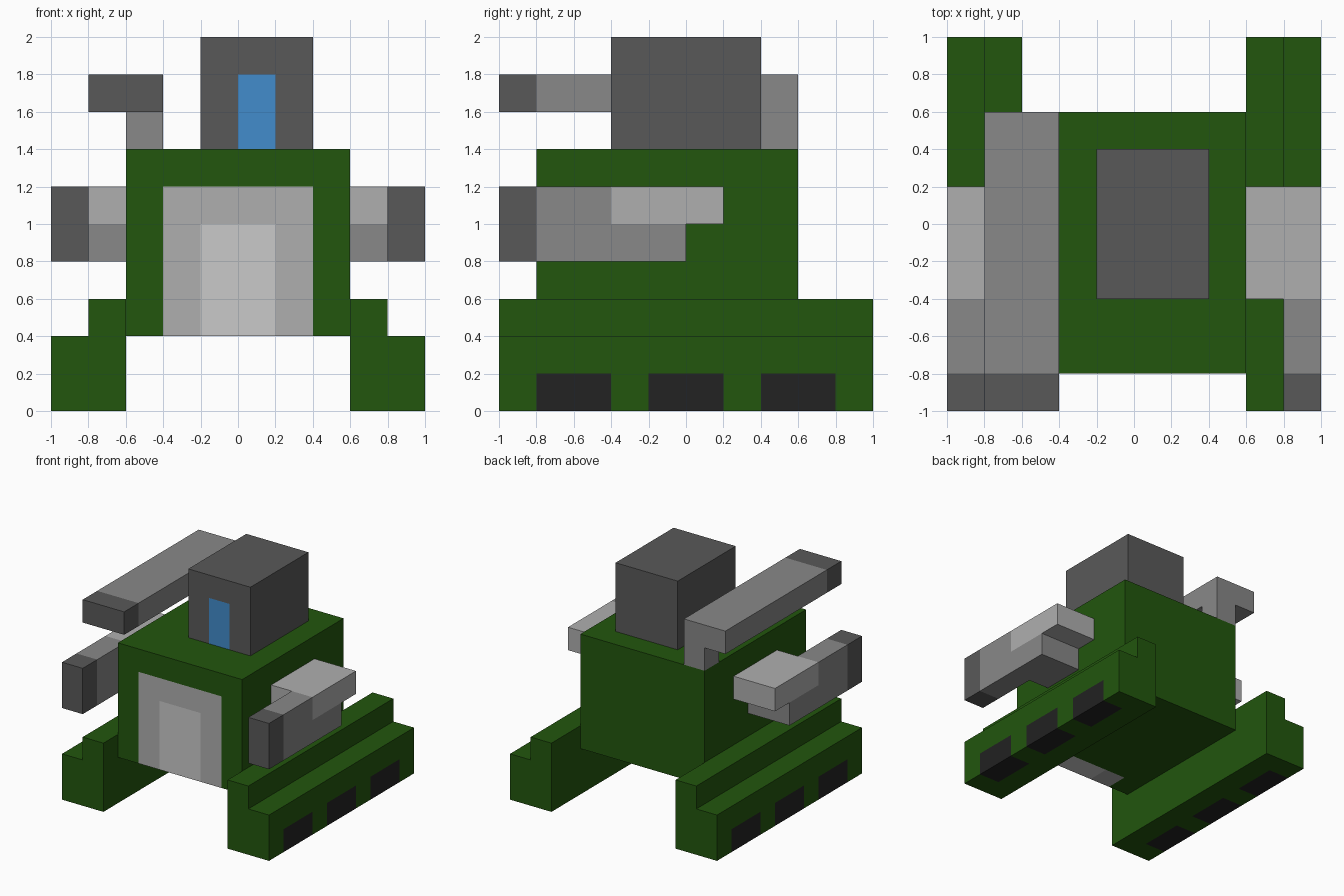
import bpy, bmesh
from mathutils import Vector

if "Cube" in bpy.data.objects:
    bpy.data.objects.remove(bpy.data.objects["Cube"])


def linear(c):
    c /= 255
    return c / 12.92 if c <= 0.04045 else ((c + 0.055) / 1.055) ** 2.4


def material(name, r, g, b):
    m = bpy.data.materials.new(name)
    m.diffuse_color = (linear(r), linear(g), linear(b), 1)
    m.use_nodes = True
    m.node_tree.nodes["Principled BSDF"].inputs["Base Color"].default_value = m.diffuse_color
    return m


GREEN = material("army green", 34, 86, 13)
DARK = material("dark grey", 89, 89, 89)
MID = material("mid grey", 136, 136, 136)
LIGHT = material("light grey", 175, 175, 175)
PALE = material("pale grey", 202, 202, 202)
BLUE = material("window blue", 66, 140, 204)
BLACK = material("wheel black", 34, 34, 34)


def box(lo, hi):
    bm = bmesh.new()
    bmesh.ops.create_cube(bm, size=1)
    lo, hi = Vector(lo), Vector(hi)
    for v in bm.verts:
        v.co = Vector([lo[i] if v.co[i] < 0 else hi[i] for i in range(3)])
    return bm


def cut(bm, axis, *positions):
    """Slice the mesh with planes across one axis, keeping both sides."""
    normal = Vector([float(i == axis) for i in range(3)])
    for p in positions:
        bmesh.ops.bisect_plane(bm, geom=bm.verts[:] + bm.edges[:] + bm.faces[:],
                               dist=1e-5, plane_co=normal * p, plane_no=normal)


def extrude(bm, rule, move):
    """Extrude the faces whose centre passes the rule."""
    faces = [f for f in bm.faces if rule(*f.calc_center_median())]
    res = bmesh.ops.extrude_face_region(bm, geom=faces)["geom"]
    bmesh.ops.translate(bm, vec=Vector(move),
                        verts=[g for g in res if isinstance(g, bmesh.types.BMVert)])
    old = [f for f in faces if f.is_valid]
    if old:
        bmesh.ops.delete(bm, geom=old, context='FACES')


def finish(name, bm, mats, rule=None, mirror=False):
    """Colour faces by rule on their centre and make the object."""
    bmesh.ops.recalc_face_normals(bm, faces=bm.faces[:])
    for f in bm.faces:
        f.material_index = rule(*f.calc_center_median()) if rule else 0
    me = bpy.data.meshes.new(name)
    bm.to_mesh(me)
    bm.free()
    for m in mats:
        me.materials.append(m)
    ob = bpy.data.objects.new(name, me)
    bpy.context.collection.objects.link(ob)
    if mirror:
        ob.modifiers.new("Mirror", 'MIRROR').use_mirror_merge = False
    return ob


# Body with a two-tone front door that wraps under the front edge
bm = box((-.6, -.8, .4), (.6, .6, 1.4))
cut(bm, 0, -.4, -.2, .2, .4)
cut(bm, 1, -.6)
cut(bm, 2, 1.0, 1.2)


def door(x, y, z):
    if y > -.6 or abs(x) > .4 or z > 1.2:
        return 0
    return 2 if abs(x) < .2 and z < 1.0 else 1


finish("body", bm, [GREEN, LIGHT, PALE], door)

# Head with a blue window on the front
bm = box((-.2, -.4, 1.4), (.4, .4, 2.0))
cut(bm, 0, 0, .2)
cut(bm, 2, 1.8)
finish("head", bm, [DARK, BLUE],
       lambda x, y, z: int(y < -.39 and 0 < x < .2 and z < 1.8))

# Shoulder cannon: dark muzzle and a short post at the rear
bm = box((-.8, -1, 1.6), (-.4, .6, 1.8))
cut(bm, 0, -.6)
cut(bm, 1, -.8, .4)
extrude(bm, lambda x, y, z: z < 1.61 and x > -.6 and .4 < y < .59, (0, 0, -.2))
finish("shoulder_cannon", bm, [MID, DARK], lambda x, y, z: int(y < -.8))

# Arms: light upper sleeve, mid grey gun, dark muzzle
bm = box((.6, -.4, .8), (1, 0, 1.2))
cut(bm, 0, .8)
cut(bm, 2, 1.0)
for step in (-.4, -.2):
    front = min(v.co.y for v in bm.verts) + .01
    extrude(bm, lambda x, y, z: y < front and x > .8, (0, step, 0))
extrude(bm, lambda x, y, z: y > -.01 and z > 1.0, (0, .2, 0))


def arm_colour(x, y, z):
    if y < -.8:
        return 2
    return 1 if y > -.41 and z > .99 else 0


finish("arm", bm, [MID, LIGHT, DARK], arm_colour, mirror=True)

# Track legs: stepped block with three black wheels on the outer lower edge
bm = box((.6, -1, 0), (1, 1, .4))
cut(bm, 0, .8)
extrude(bm, lambda x, y, z: z > .39 and x < .8, (0, 0, .2))
cut(bm, 1, -.8, -.4, -.2, .2, .4, .8)
cut(bm, 2, .2)
finish("track_leg", bm, [GREEN, BLACK],
       lambda x, y, z: int(x > .8 and z < .2 and (abs(y) < .2 or .4 < abs(y) < .8)),
       mirror=True)
